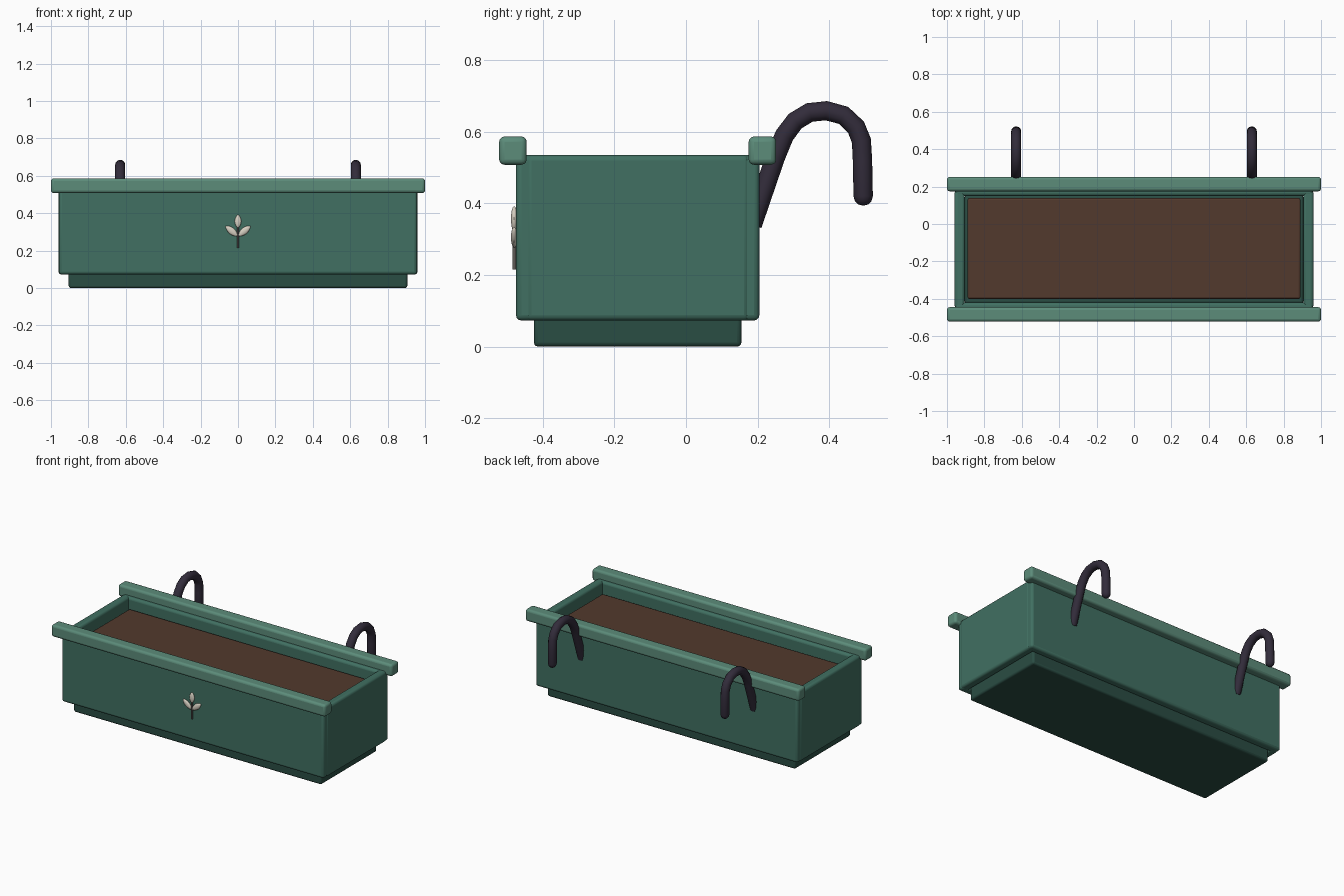
import bpy, math

if "Cube" in bpy.data.objects:
    bpy.data.objects.remove(bpy.data.objects["Cube"])

def mat(name, col):
    m = bpy.data.materials.new(name)
    m.diffuse_color = (*col, 1)
    m.use_nodes = True
    m.node_tree.nodes["Principled BSDF"].inputs["Base Color"].default_value = m.diffuse_color
    return m

GREEN = mat("body_green", (0.052, 0.162, 0.122))
LIGHT = mat("rail_green", (0.107, 0.262, 0.195))
DARK = mat("base_green", (0.023, 0.074, 0.057))
SOIL = mat("soil_brown", (0.085, 0.041, 0.026))
IRON = mat("hook_iron", (0.032, 0.025, 0.043))
CREAM = mat("leaf_cream", (0.68, 0.63, 0.54))
STEM = mat("stem_grey", (0.12, 0.11, 0.10))

def smooth(ob):
    bpy.ops.object.select_all(action='DESELECT')
    ob.select_set(True)
    bpy.context.view_layer.objects.active = ob
    bpy.ops.object.shade_smooth_by_angle(angle=math.radians(40))

# Bevelled box from min/max extents
def box(name, x, y, z, m, bevel=0.012):
    bpy.ops.mesh.primitive_cube_add(size=1, location=(sum(x) / 2, sum(y) / 2, sum(z) / 2))
    ob = bpy.context.object
    ob.name = name
    ob.scale = (x[1] - x[0], y[1] - y[0], z[1] - z[0])
    bpy.ops.object.transform_apply(location=False, rotation=False, scale=True)
    b = ob.modifiers.new("bevel", 'BEVEL')
    b.width, b.segments = bevel, 3
    ob.data.materials.append(m)
    smooth(ob)
    return ob

# Base plinth, walls, rails and soil
box("base", (-0.905, 0.905), (-0.425, 0.155), (0, 0.10), DARK)
box("front_wall", (-0.957, 0.957), (-0.475, -0.42), (0.073, 0.535), GREEN, 0.015)
box("back_wall", (-0.957, 0.957), (0.15, 0.205), (0.073, 0.535), GREEN, 0.015)
for s, side in ((-1, "left"), (1, "right")):
    box(side + "_wall", sorted((s * 0.905, s * 0.96)), (-0.447, 0.177), (0.073, 0.535), GREEN, 0.015)
box("front_rail", (-1, 1), (-0.522, -0.445), (0.508, 0.587), LIGHT, 0.015)
box("back_rail", (-1, 1), (0.175, 0.252), (0.508, 0.587), LIGHT, 0.015)
box("soil", (-0.89, 0.89), (-0.4, 0.138), (0.09, 0.47), SOIL, 0.01)

# Railing hooks: (y, z, radius factor)
path = [(0.185, 0.34, 1), (0.25, 0.53, 1), (0.275, 0.59, 1), (0.305, 0.63, 1), (0.345, 0.654, 1),
        (0.392, 0.659, 1), (0.44, 0.646, 1), (0.475, 0.613, 1), (0.49, 0.575, 1), (0.493, 0.52, 1),
        (0.495, 0.42, 1), (0.495, 0.406, 0.85), (0.495, 0.397, 0.5), (0.495, 0.394, 0.05)]
for x, side in ((-0.63, "left"), (0.63, "right")):
    cu = bpy.data.curves.new(side + "_hook", 'CURVE')
    cu.dimensions = '3D'
    cu.bevel_depth, cu.bevel_resolution, cu.use_fill_caps = 0.027, 4, True
    sp = cu.splines.new('POLY')
    sp.points.add(len(path) - 1)
    for p, (y, z, r) in zip(sp.points, path):
        p.co, p.radius = (x, y, z, 1), r
    cu.materials.append(IRON)
    ob = bpy.data.objects.new(side + "_hook", cu)
    bpy.context.collection.objects.link(ob)
    bpy.ops.object.select_all(action='DESELECT')
    ob.select_set(True)
    bpy.context.view_layer.objects.active = ob
    bpy.ops.object.convert(target='MESH')
    smooth(bpy.context.object)

# Sprig emblem on the front
bpy.ops.mesh.primitive_cylinder_add(vertices=10, radius=0.005, depth=0.11, location=(0, -0.48, 0.27))
stem = bpy.context.object
stem.name = "sprig_stem"
stem.data.materials.append(STEM)
smooth(stem)
for name, x, z, tilt, size in (("top", 0, 0.357, 0, 0.035),
                               ("left", -0.034, 0.305, -50, 0.041), ("right", 0.034, 0.305, 50, 0.041)):
    bpy.ops.mesh.primitive_uv_sphere_add(segments=16, ring_count=10, radius=1, location=(x, -0.48, z))
    leaf = bpy.context.object
    leaf.name = name + "_leaf"
    for v in leaf.data.vertices:
        taper = 1 - 0.3 * v.co.z ** 2
        v.co.x *= 0.018 * taper
        v.co.y *= 0.009
        v.co.z *= size
    leaf.rotation_euler.y = math.radians(tilt)
    leaf.data.materials.append(CREAM)
    smooth(leaf)
